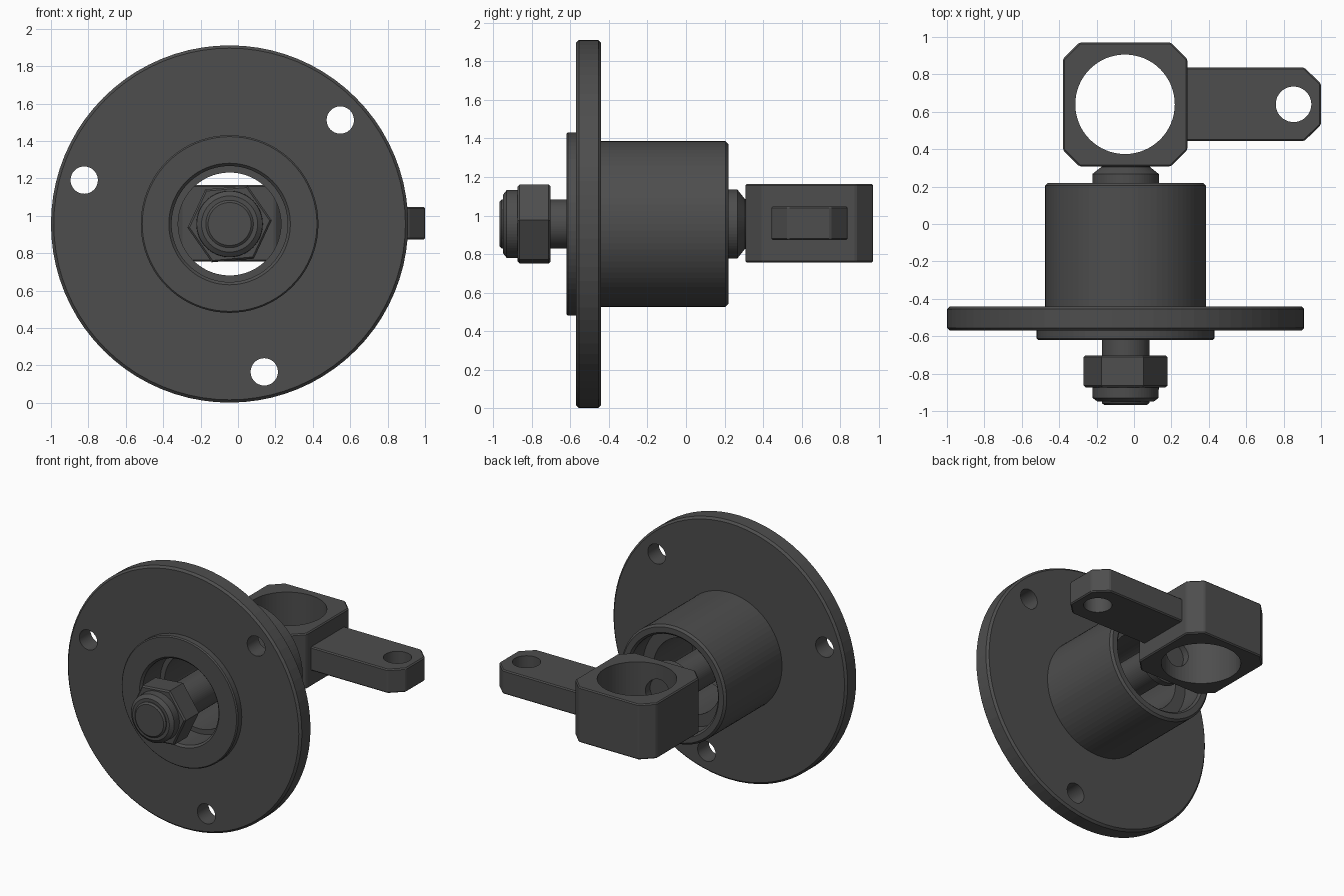
import bpy, bmesh
from math import cos, sin, radians, pi
from mathutils import Vector

cube = bpy.data.objects.get("Cube")
if cube:
    bpy.data.objects.remove(cube, do_unlink=True)

CX, CZ = -0.045, 0.956      # main axis, running along y
RING_Y = 0.64               # centre line of the ring block and arm

steel = bpy.data.materials.new("dark steel")
steel.use_nodes = True
colour = (0.075, 0.075, 0.075, 1)
steel.diffuse_color = colour
steel.node_tree.nodes["Principled BSDF"].inputs["Base Color"].default_value = colour


def finish(name, bm):
    bmesh.ops.remove_doubles(bm, verts=bm.verts, dist=1e-5)
    bmesh.ops.recalc_face_normals(bm, faces=bm.faces)
    mesh = bpy.data.meshes.new(name)
    bm.to_mesh(mesh)
    bm.free()
    mesh.materials.append(steel)
    ob = bpy.data.objects.new(name, mesh)
    bpy.context.collection.objects.link(ob)
    return ob


def lathe(name, profile, segs=64, phase=0.0, hollow=False):
    """Turn (y, radius) points around the main axis."""
    bm = bmesh.new()
    rings = []
    for y, r in profile:
        angles = [phase + 2 * pi * i / segs for i in range(segs)]
        rings.append([bm.verts.new((CX + r * cos(a), y, CZ + r * sin(a))) for a in angles])
    pairs = list(zip(rings, rings[1:]))
    if hollow:
        pairs.append((rings[-1], rings[0]))
    else:
        bm.faces.new(rings[0])
        bm.faces.new(rings[-1])
    for a, b in pairs:
        for i in range(segs):
            j = (i + 1) % segs
            bm.faces.new((a[i], a[j], b[j], b[i]))
    return finish(name, bm)


def plate(name, outline, z0, z1, bevel=0.008):
    """Extrude an x, y outline upward and ease its edges."""
    bm = bmesh.new()
    face = bm.faces.new([bm.verts.new((x, y, z0)) for x, y in outline])
    up = bmesh.ops.extrude_face_region(bm, geom=[face])["geom"]
    moved = [v for v in up if isinstance(v, bmesh.types.BMVert)]
    bmesh.ops.translate(bm, verts=moved, vec=Vector((0, 0, z1 - z0)))
    bmesh.ops.recalc_face_normals(bm, faces=bm.faces)
    bmesh.ops.bevel(bm, geom=bm.edges[:], offset=bevel, segments=1, affect='EDGES')
    return finish(name, bm)


def drill(ob, centre, radius, depth, along_y=False):
    rot = (pi / 2, 0, 0) if along_y else (0, 0, 0)
    bpy.ops.mesh.primitive_cylinder_add(vertices=64, radius=radius, depth=depth,
                                        location=centre, rotation=rot)
    cutter = bpy.context.object
    cutter.hide_render = True
    cutter.data.materials.append(steel)
    mod = ob.modifiers.new("hole", 'BOOLEAN')
    mod.operation, mod.solver, mod.object = 'DIFFERENCE', 'EXACT', cutter
    bpy.context.view_layer.objects.active = ob
    bpy.ops.object.modifier_apply(modifier=mod.name)
    bpy.data.objects.remove(cutter, do_unlink=True)


# Flanged housing with stepped bore
housing = lathe("flanged_housing", [
    (-0.62, 0.325), (-0.62, 0.467), (-0.612, 0.475), (-0.57, 0.475),
    (-0.57, 0.94), (-0.555, 0.955), (-0.455, 0.955), (-0.44, 0.94),
    (-0.44, 0.43), (0.205, 0.43), (0.22, 0.415), (0.22, 0.375),
    (0.205, 0.36), (0.05, 0.36), (0.05, 0.275), (-0.4, 0.275),
    (-0.4, 0.31), (-0.605, 0.31)], segs=80, hollow=True)
for k in range(3):
    a = radians(43.2 + 120 * k)
    drill(housing, (CX + 0.812 * cos(a), -0.5, CZ + 0.812 * sin(a)), 0.073, 0.4, True)

# Central stud with a collar behind the housing
lathe("stud", [
    (-0.967, 0.115), (-0.957, 0.127), (0.2, 0.127), (0.22, 0.178),
    (0.267, 0.178), (0.305, 0.13), (0.34, 0.13)])

# Hexagonal lock nut and its rounded collar
lathe("hex_nut", [(-0.873, 0.215), (-0.863, 0.226), (-0.712, 0.226), (-0.702, 0.215)],
      segs=6, phase=radians(5))
lathe("nut_collar", [(-0.95, 0.15), (-0.93, 0.176), (-0.86, 0.178)])

# Chamfered ring block with a vertical bore
x0, x1, y0, y1, c = -0.38, 0.285, 0.308, 0.97, 0.088
block = plate("ring_block", [
    (x0 + c, y0), (x1 - c, y0), (x1, y0 + c), (x1, y1 - c),
    (x1 - c, y1), (x0 + c, y1), (x0, y1 - c), (x0, y0 + c)], 0.756, 1.164)
drill(block, (-0.048, RING_Y, CZ), 0.266, 1.0)
# Stud hole opening into the bore
drill(block, (CX, 0.38, CZ), 0.1, 0.08, True)

# Side arm with a chamfered end and pin hole
arm = plate("side_arm", [
    (0.26, 0.443), (0.91, 0.443), (1.0, 0.53), (1.0, 0.75),
    (0.91, 0.837), (0.26, 0.837)], 0.872, 1.048)
drill(arm, (0.853, RING_Y, CZ), 0.095, 1.0)
